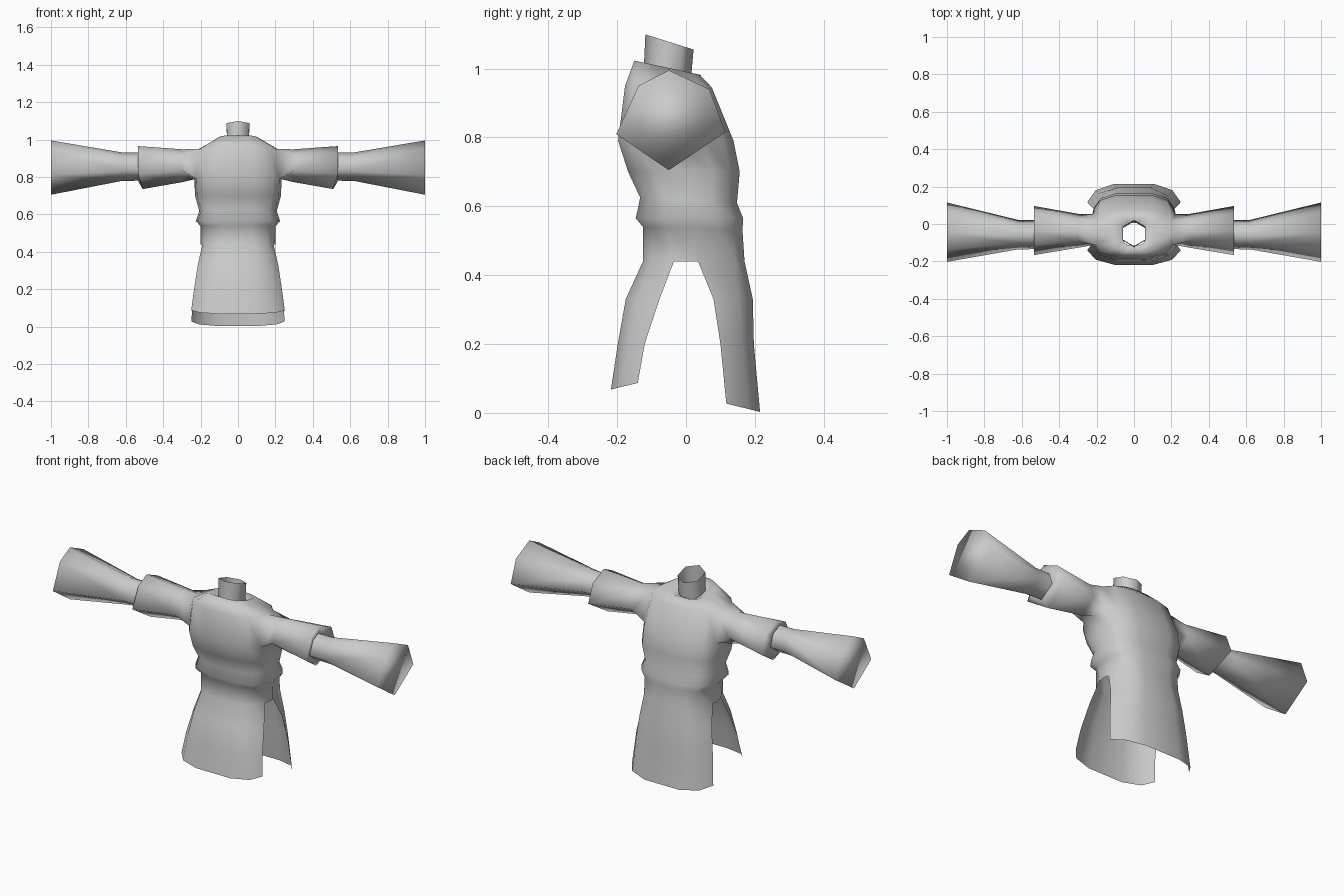
import bpy, bmesh, math

if "Cube" in bpy.data.objects:
    bpy.data.objects.remove(bpy.data.objects["Cube"])

cloth = bpy.data.materials.new("grey_cloth")
cloth.diffuse_color = (0.6, 0.6, 0.6, 1)
cloth.use_nodes = True
cloth.node_tree.nodes["Principled BSDF"].inputs["Base Color"].default_value = cloth.diffuse_color


def finish(bm, name):
    bmesh.ops.recalc_face_normals(bm, faces=bm.faces)
    me = bpy.data.meshes.new(name)
    bm.to_mesh(me)
    bm.free()
    me.materials.append(cloth)
    me.shade_smooth()
    ob = bpy.data.objects.new(name, me)
    bpy.context.collection.objects.link(ob)
    return ob


def skin(bm, a, b, closed=True):
    """Quads between two rows of equal length."""
    n = len(a)
    return [bm.faces.new((a[i], a[(i + 1) % n], b[(i + 1) % n], b[i]))
            for i in range(n if closed else n - 1)]


# Quarter outline of the body, as fractions of half width and half depth
FX = (1, 0.95, 0.79, 0.4)
FY = (0, 0.5, 0.82, 1)
OUTLINE = ([(FX[i], FY[i]) for i in range(4)] + [(-FX[i], FY[i]) for i in (3, 2, 1, 0)]
           + [(-FX[i], -FY[i]) for i in (1, 2, 3)] + [(FX[i], -FY[i]) for i in (3, 2, 1)])


def body_ring(bm, hw, yf, yb, zf, zb):
    cy, d = (yf + yb) / 2, (yb - yf) / 2
    return [bm.verts.new((hw * fx, cy + d * fy, (zf + zb) / 2 + (zb - zf) / 2 * fy))
            for fx, fy in OUTLINE]


# Six-sided sleeve section: upper front, top, upper back, back, bottom, front
SECTION = ((-0.56, 0.69), (0, 1), (0.75, 0.62), (1.05, -0.24), (0, -1), (-0.97, -0.28))


def sleeve_ring(bm, x, cy, cz, ry, rz):
    return [bm.verts.new((x, cy + ry * a, cz + rz * b)) for a, b in SECTION]


# Body: half width, front y, back y, front z, back z, from inner neckline to hips
bm = bmesh.new()
rings = [body_ring(bm, *r) for r in (
    (0.062, -0.115, 0.005, 0.99, 0.965),
    (0.11, -0.15, 0.04, 1.023, 0.982),
    (0.215, -0.177, 0.075, 0.95, 0.945),
    (0.233, -0.197, 0.138, 0.79, 0.79),
    (0.23, -0.168, 0.156, 0.70, 0.70),
    (0.207, -0.133, 0.148, 0.625, 0.61),
    (0.225, -0.146, 0.166, 0.565, 0.565),
    (0.2, -0.125, 0.164, 0.54, 0.53),
    (0.2, -0.125, 0.17, 0.44, 0.44))]
for i in (1, 6, 8, 13):
    rings[-1][i].co.y = 0.035 if i in (1, 6) else -0.035
for k in range(len(rings) - 1):
    faces = skin(bm, rings[k], rings[k + 1])
    if k == 2:  # arm openings
        bmesh.ops.delete(bm, geom=[faces[i] for i in (0, 13, 6, 7)], context='FACES_ONLY')

# Upper sleeves grow out of the arm openings and close around the forearms
for s, front, side, back in ((1, 13, 0, 1), (-1, 8, 7, 6)):
    top, low = rings[2], rings[3]
    row = [top[front], top[side], top[back], low[back], low[side], low[front]]
    for x, cy, cz, ry, rz in ((0.3, -0.04, 0.86, 0.09, 0.088),
                              (0.535, -0.04, 0.85, 0.13, 0.115),
                              (0.535, -0.06, 0.855, 0.076, 0.074)):
        nxt = sleeve_ring(bm, s * x, cy, cz, ry, rz)
        if rz == 0.115:
            nxt[4].co.x = s * 0.51
        skin(bm, row, nxt)
        row = nxt

# Skirt panels: half width, edge y, middle y, edge z, middle z
FRONT = ((0.215, -0.077, -0.175, 0.33, 0.33), (0.235, -0.12, -0.198, 0.2, 0.2),
         (0.25, -0.14, -0.218, 0.087, 0.068))
BACK = ((0.215, 0.08, 0.194, 0.33, 0.33), (0.235, 0.1, 0.197, 0.2, 0.2),
        (0.25, 0.117, 0.215, 0.027, 0.003))
for rows, first in ((BACK, 1), (FRONT, 8)):
    prev = rings[-1][first:first + 6]
    sgn = 1 if first == 1 else -1
    for hw, ye, ym, ze, zm in rows:
        row = []
        for fx, t in ((1, 0), (0.82, 0.65), (0.42, 1), (-0.42, 1), (-0.82, 0.65), (-1, 0)):
            row.append(bm.verts.new((sgn * hw * fx, ye + (ym - ye) * t, ze + (zm - ze) * t)))
        skin(bm, prev, row, closed=False)
        prev = row
finish(bm, "robe_body")

# Flared forearm sleeves with closed ends
for s, name in ((1, "left_forearm_sleeve"), (-1, "right_forearm_sleeve")):
    bm = bmesh.new()
    row = None
    for spec in ((0.535, -0.06, 0.855, 0.077, 0.075), (0.62, -0.06, 0.855, 0.078, 0.076),
                 (1.0, -0.05, 0.85, 0.157, 0.145)):
        nxt = sleeve_ring(bm, s * spec[0], *spec[1:])
        if row:
            skin(bm, row, nxt)
        row = nxt
    bm.faces.new(row)
    finish(bm, name)

# Six-sided open neck tube, tilted forward
bm = bmesh.new()
rows = []
for cy, r, z, tilt in ((-0.055, 0.068, 0.972, 0.018), (-0.048, 0.07, 1.077, 0.022)):
    rows.append([bm.verts.new((r * math.sin(a), cy + r * math.cos(a), z - tilt * math.cos(a)))
                 for a in (math.tau * i / 6 for i in range(6))])
skin(bm, *rows)
finish(bm, "neck_tube")
